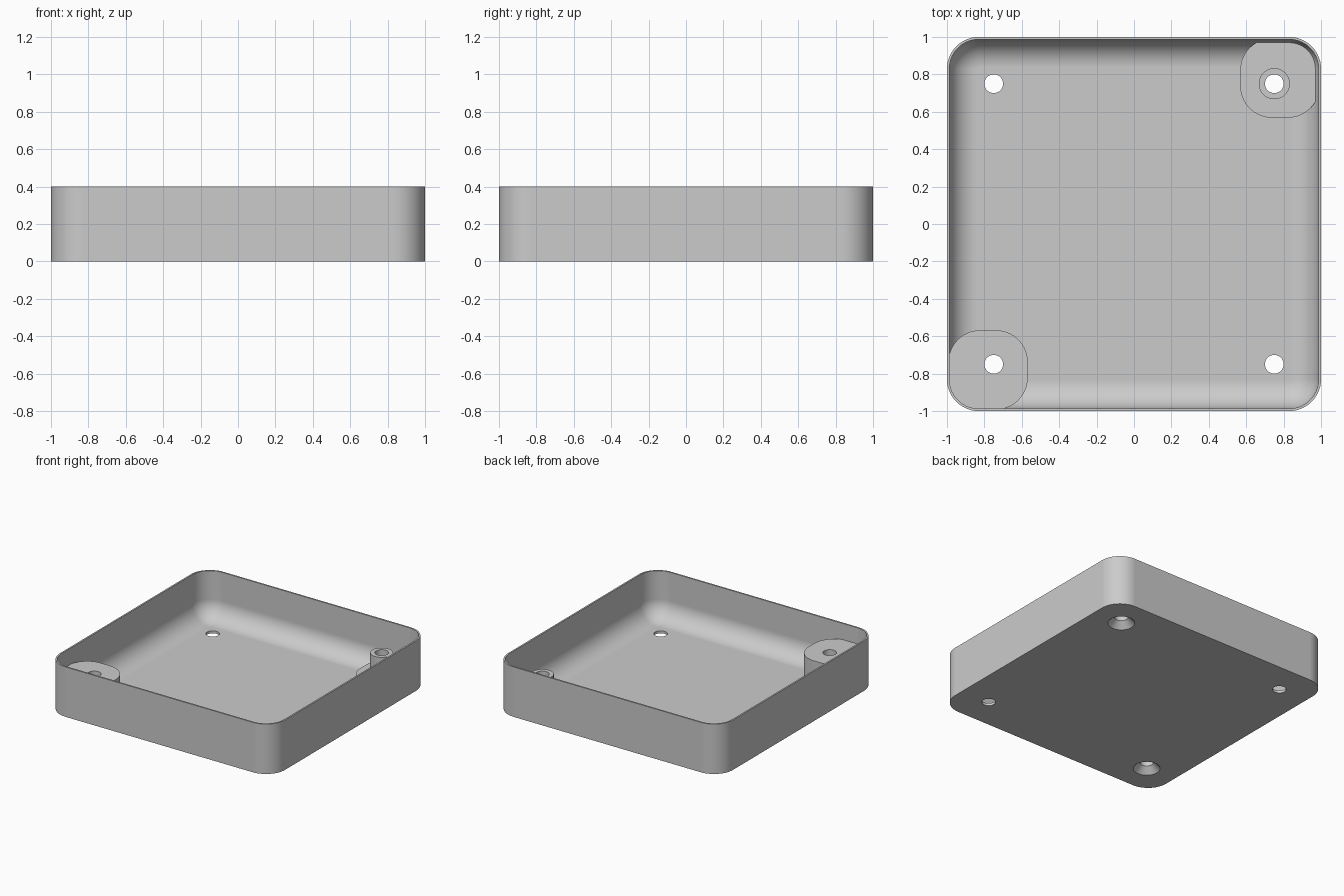
import bpy, bmesh, math

if "Cube" in bpy.data.objects:
    bpy.data.objects.remove(bpy.data.objects["Cube"], do_unlink=True)

HEIGHT, FLOOR, WALL = 0.4, 0.02, 0.013
CORNER, FILLET = 0.17, 0.15
BORE, SINK_R, SINK_D = 0.05, 0.098, 0.05
POST_TOP, PAD_TOP = 0.27, 0.1
HOLE = 0.75

grey = bpy.data.materials.new("plain grey")
grey.use_nodes = True
colour = (0.6, 0.6, 0.6, 1)
grey.diffuse_color = colour
grey.node_tree.nodes["Principled BSDF"].inputs["Base Color"].default_value = colour


def rounded_square(half, radius, z, cx=0, cy=0, steps=14):
    """Counter-clockwise outline of a square with round corners."""
    pts = []
    for quarter, (sx, sy) in enumerate([(1, 1), (-1, 1), (-1, -1), (1, -1)]):
        for i in range(steps + 1):
            a = (quarter + i / steps) * math.pi / 2
            pts.append((cx + sx * (half - radius) + radius * math.cos(a),
                        cy + sy * (half - radius) + radius * math.sin(a), z))
    return pts


def circle(radius, z, cx, cy, steps=48):
    angles = [math.tau * i / steps for i in range(steps)]
    return [(cx + radius * math.cos(a), cy + radius * math.sin(a), z) for a in angles]


def loft(name, loops):
    """Closed solid through a stack of outlines."""
    bm = bmesh.new()
    rings = [[bm.verts.new(p) for p in loop] for loop in loops]
    n = len(rings[0])
    for low, high in zip(rings, rings[1:]):
        for i in range(n):
            j = (i + 1) % n
            bm.faces.new((low[i], low[j], high[j], high[i]))
    bm.faces.new(rings[0][::-1])
    bm.faces.new(rings[-1])
    bmesh.ops.recalc_face_normals(bm, faces=bm.faces)
    mesh = bpy.data.meshes.new(name)
    bm.to_mesh(mesh)
    bm.free()
    mesh.materials.append(grey)
    obj = bpy.data.objects.new(name, mesh)
    bpy.context.collection.objects.link(obj)
    return obj


def activate(obj):
    bpy.ops.object.select_all(action='DESELECT')
    obj.select_set(True)
    bpy.context.view_layer.objects.active = obj


def combine(obj, other, operation):
    """Apply a boolean and drop the helper."""
    activate(obj)
    mod = obj.modifiers.new("boolean", 'BOOLEAN')
    mod.operation, mod.solver, mod.object = operation, 'EXACT', other
    bpy.ops.object.modifier_apply(modifier=mod.name)
    bpy.data.objects.remove(other, do_unlink=True)


def drill(obj, sx, sy, countersunk):
    x, y = sx * HOLE, sy * HOLE
    profile = [(BORE, -0.05), (BORE, 0.6)]
    if countersunk:
        slope = (SINK_R - BORE) / SINK_D
        profile = [(SINK_R + slope * 0.03, -0.03), (BORE, SINK_D), (BORE, 0.6)]
    combine(obj, loft("drill", [circle(r, z, x, y) for r, z in profile]), 'DIFFERENCE')


# Tray: outer wall, rim, inner wall and a round transition to the floor
inner, inner_corner = 1 - WALL, CORNER - WALL
loops = [rounded_square(1, CORNER, 0), rounded_square(1, CORNER, HEIGHT),
         rounded_square(inner, inner_corner, HEIGHT)]
for i in range(15):
    a = i / 14 * math.pi / 2
    inset = FILLET * (1 - math.cos(a))
    loops.append(rounded_square(inner - inset, inner_corner - inset,
                                FLOOR + FILLET * (1 - math.sin(a))))
tray = loft("tray", loops)
for sx, sy in [(1, 1), (-1, -1), (1, -1), (-1, 1)]:
    drill(tray, sx, sy, sx == sy)


# Corner bosses, their outer sides buried in the wall
def corner_boss(name, side, top):
    half, centre = 0.212, side * 0.78
    return loft(name, [rounded_square(half, CORNER, z, centre, centre)
                       for z in (FLOOR / 2, top)])


tall_boss = corner_boss("tall_corner_boss", -1, POST_TOP)
drill(tall_boss, -1, -1, True)

post_boss = corner_boss("low_corner_boss_with_post", 1, PAD_TOP)
post = loft("post", [circle(0.083, z, HOLE, HOLE) for z in (0.06, POST_TOP)])
combine(post_boss, post, 'UNION')
drill(post_boss, 1, 1, True)

# Smooth shading with sharp edges and flat broad faces
for obj in (tray, tall_boss, post_boss):
    activate(obj)
    bpy.ops.object.shade_smooth_by_angle(angle=math.radians(30))
    weighted = obj.modifiers.new("weighted normals", 'WEIGHTED_NORMAL')
    weighted.keep_sharp = True
